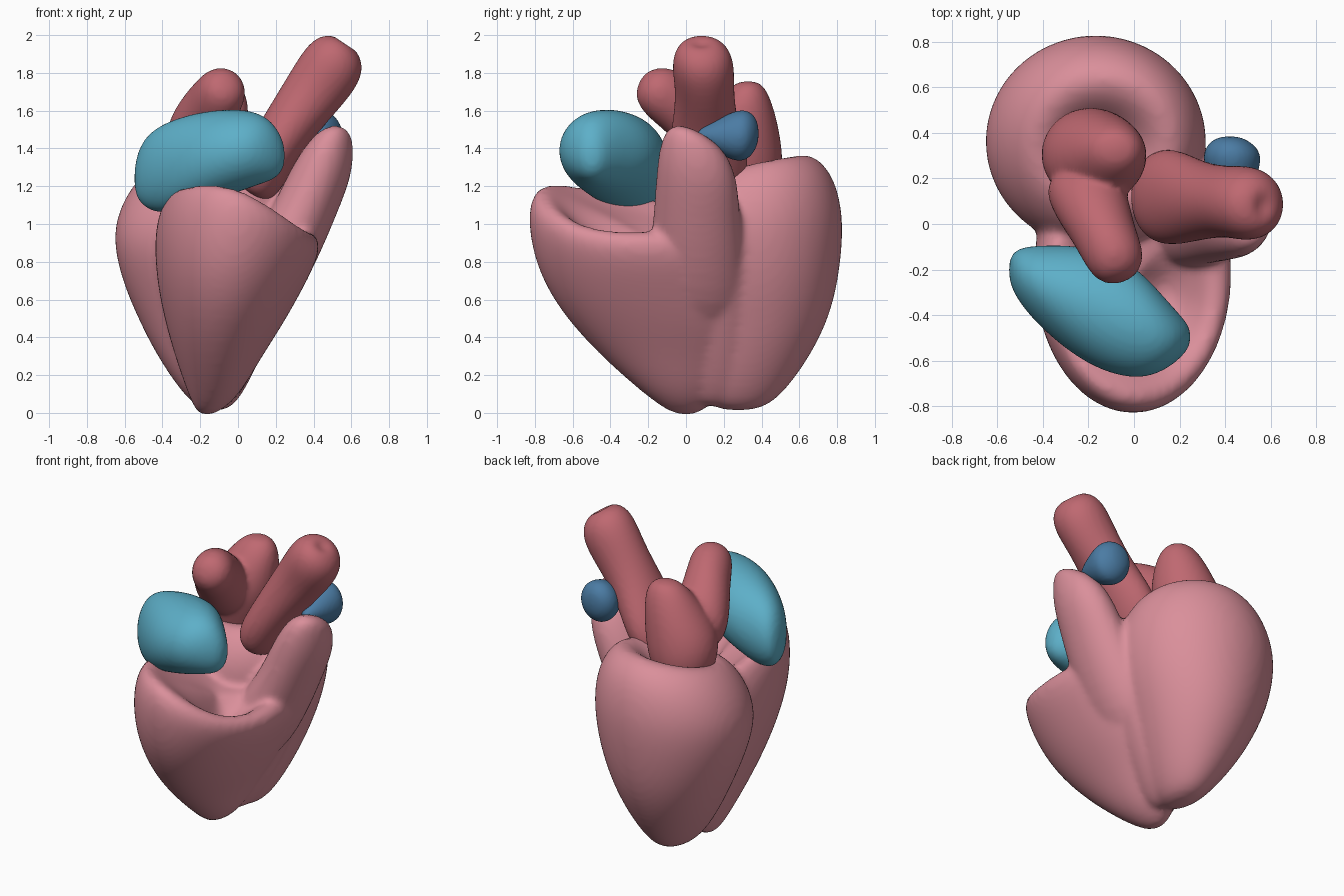
import bpy, bmesh, math
from mathutils import Vector

SIDES = 20

default_cube = bpy.data.objects.get("Cube")
if default_cube:
    bpy.data.objects.remove(default_cube, do_unlink=True)


def make_material(name, colour):
    material = bpy.data.materials.new(name)
    material.use_nodes = True
    rgba = (*colour, 1)
    material.diffuse_color = rgba
    shader = next(n for n in material.node_tree.nodes if n.type == 'BSDF_PRINCIPLED')
    shader.inputs["Base Color"].default_value = rgba
    shader.inputs["Roughness"].default_value = 0.6
    return material


muscle_pink = make_material("muscle pink", (.70, .275, .325))
vessel_red = make_material("vessel red", (.52, .14, .165))
chamber_teal = make_material("chamber teal", (.11, .43, .58))
vein_blue = make_material("vein blue", (.07, .2, .37))


def add_loft(bm, rings, normal=(0, 0, 1), tilt=(0, 0), notch=0, notch_angle=0):
    """Loft ellipses (x, y, z, radius, radius along y).
    Tilt and notch grow towards the last ring; the notch lowers one side of the rim."""
    normal = Vector(normal).normalized()
    reference = Vector((1, 0, 0)) if abs(normal.y) > .8 else Vector((0, 1, 0))
    u = reference.cross(normal).normalized()
    v = normal.cross(u)
    loops = []
    for index, (x, y, z, radius_u, radius_v) in enumerate(rings):
        weight = index / (len(rings) - 1)
        loop = []
        for side in range(SIDES):
            angle = math.tau * side / SIDES
            offset = u * radius_u * math.cos(angle) + v * radius_v * math.sin(angle)
            dip = notch * max(0, math.cos(angle - notch_angle)) ** 3
            offset.z += weight * (tilt[0] * offset.x + tilt[1] * offset.y - dip * weight)
            loop.append(bm.verts.new(Vector((x, y, z)) + offset))
        loops.append(loop)
    for lower, upper in zip(loops, loops[1:]):
        for i in range(SIDES):
            j = (i + 1) % SIDES
            bm.faces.new((lower[i], lower[j], upper[j], upper[i]))
    bm.faces.new(loops[0][::-1])
    bm.faces.new(loops[-1])


def build_part(name, material, *lofts, voxel=.02, smoothing=4):
    """Fuse one or more lofts into a single soft organic surface."""
    bm = bmesh.new()
    for settings in lofts:
        add_loft(bm, **settings)
    bmesh.ops.recalc_face_normals(bm, faces=bm.faces)
    mesh = bpy.data.meshes.new(name)
    bm.to_mesh(mesh)
    bm.free()
    mesh.materials.append(material)
    for polygon in mesh.polygons:
        polygon.use_smooth = True
    part = bpy.data.objects.new(name, mesh)
    bpy.context.collection.objects.link(part)
    subdivision = part.modifiers.new("round", 'SUBSURF')
    subdivision.levels = subdivision.render_levels = 2
    fuse = part.modifiers.new("fuse", 'REMESH')
    fuse.mode = 'VOXEL'
    fuse.voxel_size = voxel
    fuse.use_smooth_shade = True
    soften = part.modifiers.new("soften", 'SMOOTH')
    soften.factor = .5
    soften.iterations = smoothing
    return part


# Rear ventricle: a deep pouch with a dimple in its top
rear_pouch = dict(tilt=(.08, .28), rings=[
    (-.12, .28, .01, .06, .1),
    (-.13, .29, .08, .15, .22),
    (-.15, .35, .3, .28, .325),
    (-.16, .38, .5, .37, .395),
    (-.165, .38, .7, .45, .44),
    (-.17, .365, .9, .495, .475),
    (-.165, .355, 1.05, .49, .47),
    (-.15, .35, 1.21, .43, .42),
    (-.14, .35, 1.33, .31, .29),
    (-.14, .35, 1.26, .18, .16),
    (-.14, .35, 1.14, .09, .08)])

# Front ventricle: a shallow bowl whose rim drops on its left front
front_bowl = dict(tilt=(-.18, -.27), notch=.22, notch_angle=math.radians(-30), rings=[
    (-.17, 0, -.015, .04, .06),
    (-.13, -.02, .08, .13, .19),
    (-.11, -.08, .3, .23, .40),
    (-.08, -.12, .5, .32, .56),
    (-.05, -.18, .7, .39, .62),
    (-.01, -.21, .9, .44, .635),
    (.015, -.22, 1.04, .43, .615),
    (0, -.24, 1.12, .35, .52),
    (0, -.24, 1.03, .25, .38),
    (0, -.22, .98, .1, .15)])

# Outflow tube rising from the bowl
outflow_tube = dict(tilt=(0, -.4), rings=[
    (.02, .08, .4, .17, .24),
    (.17, .06, .75, .23, .27),
    (.34, .06, 1.04, .18, .23),
    (.43, .06, 1.25, .175, .22),
    (.48, .05, 1.4, .135, .185),
    (.51, .03, 1.48, .09, .12),
    (.52, .02, 1.51, .03, .04)])

# Wall that bridges the two ventricles on the left side
bridge_wall = dict(rings=[
    (-.1, .16, .03, .05, .1),
    (-.06, .18, .12, .09, .14),
    (.01, .19, .35, .14, .18),
    (.07, .19, .6, .19, .2),
    (.17, .2, .82, .18, .18),
    (.22, .2, 1.0, .12, .12),
    (.23, .2, 1.08, .05, .05)])
build_part("ventricles", muscle_pink, rear_pouch, front_bowl, outflow_tube,
           bridge_wall, smoothing=7)

# Front atrium: a bent cushion resting on the bowl
build_part("front_atrium", chamber_teal, dict(normal=(1, 0, 0), rings=[
    (-.55, -.2, 1.24, .07, .05),
    (-.51, -.22, 1.27, .18, .12),
    (-.4, -.28, 1.29, .25, .19),
    (-.2, -.36, 1.35, .25, .27),
    (0, -.43, 1.39, .225, .26),
    (.12, -.48, 1.4, .19, .175),
    (.2, -.495, 1.38, .145, .1),
    (.25, -.495, 1.36, .06, .04)]), voxel=.016)

# Main artery: a thick leaning tube with a small opening at the tip
build_part("main_artery", vessel_red, dict(normal=(.55, 0, .83), rings=[
    (.06, .12, 1.15, .08, .12),
    (.09, .12, 1.22, .14, .20),
    (.17, .12, 1.36, .14, .22),
    (.29, .1, 1.55, .145, .17),
    (.41, .1, 1.71, .165, .155),
    (.5, .09, 1.84, .175, .17),
    (.55, .085, 1.925, .14, .14),
    (.57, .08, 1.965, .06, .07),
    (.56, .08, 1.945, .02, .02)]), voxel=.014)

# Branching artery: an upright trunk with a broad arm reaching forward
trunk = dict(rings=[
    (-.2, .3, 1.1, .14, .14),
    (-.2, .32, 1.25, .21, .20),
    (-.18, .29, 1.42, .235, .22),
    (-.13, .3, 1.57, .19, .18),
    (-.09, .32, 1.69, .14, .12),
    (-.08, .33, 1.76, .07, .06)])
arm = dict(normal=(.2, -1, .4), rings=[
    (-.24, .24, 1.38, .18, .18),
    (-.19, .08, 1.53, .18, .17),
    (-.13, -.05, 1.64, .16, .14),
    (-.085, -.15, 1.7, .145, .135),
    (-.07, -.22, 1.73, .1, .1),
    (-.07, -.25, 1.74, .04, .04)])
build_part("branching_artery", vessel_red, trunk, arm, voxel=.016, smoothing=6)

# Vein cap: a small wedge on the back of the outflow tube
build_part("vein_cap", vein_blue, dict(normal=(0, 1, 0), rings=[
    (.45, .05, 1.47, .02, .02),
    (.44, .14, 1.465, .075, .08),
    (.43, .25, 1.465, .135, .125),
    (.43, .32, 1.47, .14, .13),
    (.42, .37, 1.48, .09, .08),
    (.42, .385, 1.48, .03, .03)]), voxel=.012)
